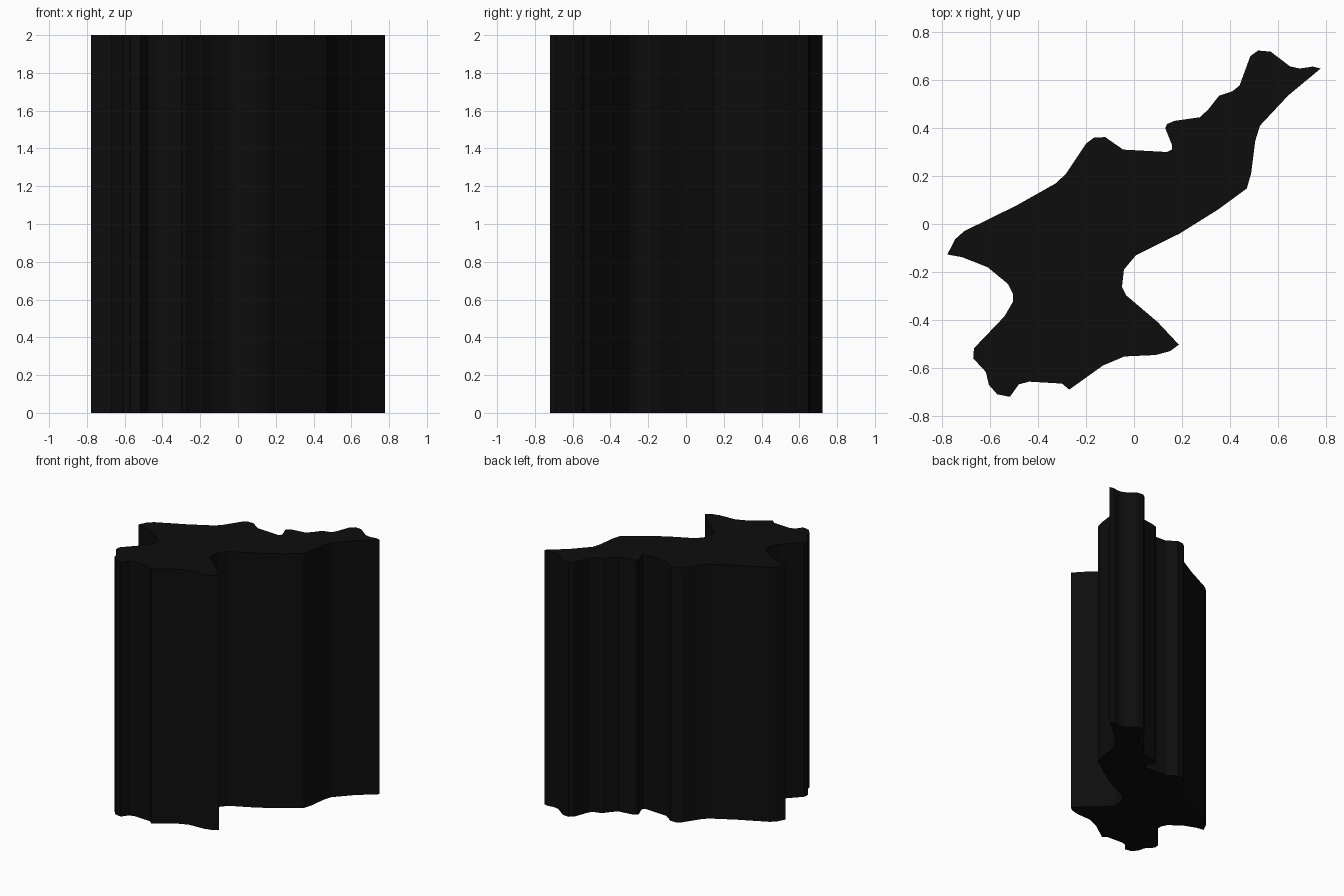
import bpy
import bmesh

HEIGHT = 2.0

# Plan outline, clockwise from the left tip
OUTLINE = [
    # upper-left edge
    (-.778, -.127), (-.745, -.063), (-.708, -.03), (-.49, .077), (-.325, .17),
    (-.283, .21), (-.2, .335), (-.167, .36), (-.12, .362), (-.045, .31),
    # notch and stepped edge
    (.138, .30), (.158, .31), (.158, .33), (.13, .40), (.138, .417),
    (.17, .43), (.275, .445), (.31, .478), (.355, .535), (.41, .553),
    # upper-right horn
    (.44, .577), (.485, .70), (.517, .723), (.57, .718), (.65, .657),
    (.69, .648), (.745, .656), (.778, .648), (.642, .535), (.525, .41),
    # right edge and waist
    (.505, .345), (.488, .21), (.47, .148), (.35, .06), (.19, -.04),
    (.008, -.13), (-.042, -.19), (-.05, -.262), (-.033, -.297), (.1, -.41),
    # foot
    (.187, -.503), (.15, -.53), (.09, -.546), (-.04, -.552), (-.13, -.59),
    (-.27, -.69), (-.3, -.665), (-.437, -.657), (-.48, -.668), (-.517, -.72),
    (-.57, -.71), (-.605, -.67), (-.617, -.617), (-.67, -.56), (-.667, -.518),
    # left waist
    (-.54, -.385), (-.505, -.325), (-.505, -.29), (-.525, -.25),
    (-.61, -.18), (-.717, -.138),
]

# Extruded slab: flat base, straight walls, flat top
bm = bmesh.new()
base = bm.faces.new([bm.verts.new((x, y, 0)) for x, y in OUTLINE])
top = bmesh.ops.extrude_face_region(bm, geom=[base], use_keep_orig=True)
bmesh.ops.translate(bm, vec=(0, 0, HEIGHT),
                    verts=[g for g in top["geom"] if isinstance(g, bmesh.types.BMVert)])
bmesh.ops.recalc_face_normals(bm, faces=bm.faces)

# Triangulate the concave caps cleanly
bmesh.ops.triangulate(bm, faces=[f for f in bm.faces if len(f.verts) > 4])

mesh = bpy.data.meshes.new("extruded_outline")
bm.to_mesh(mesh)
bm.free()
block = bpy.data.objects.new("extruded_outline", mesh)
bpy.context.collection.objects.link(block)

# Near-black finish
black = bpy.data.materials.new("black")
black.diffuse_color = (0.004, 0.004, 0.004, 1)
mesh.materials.append(black)
